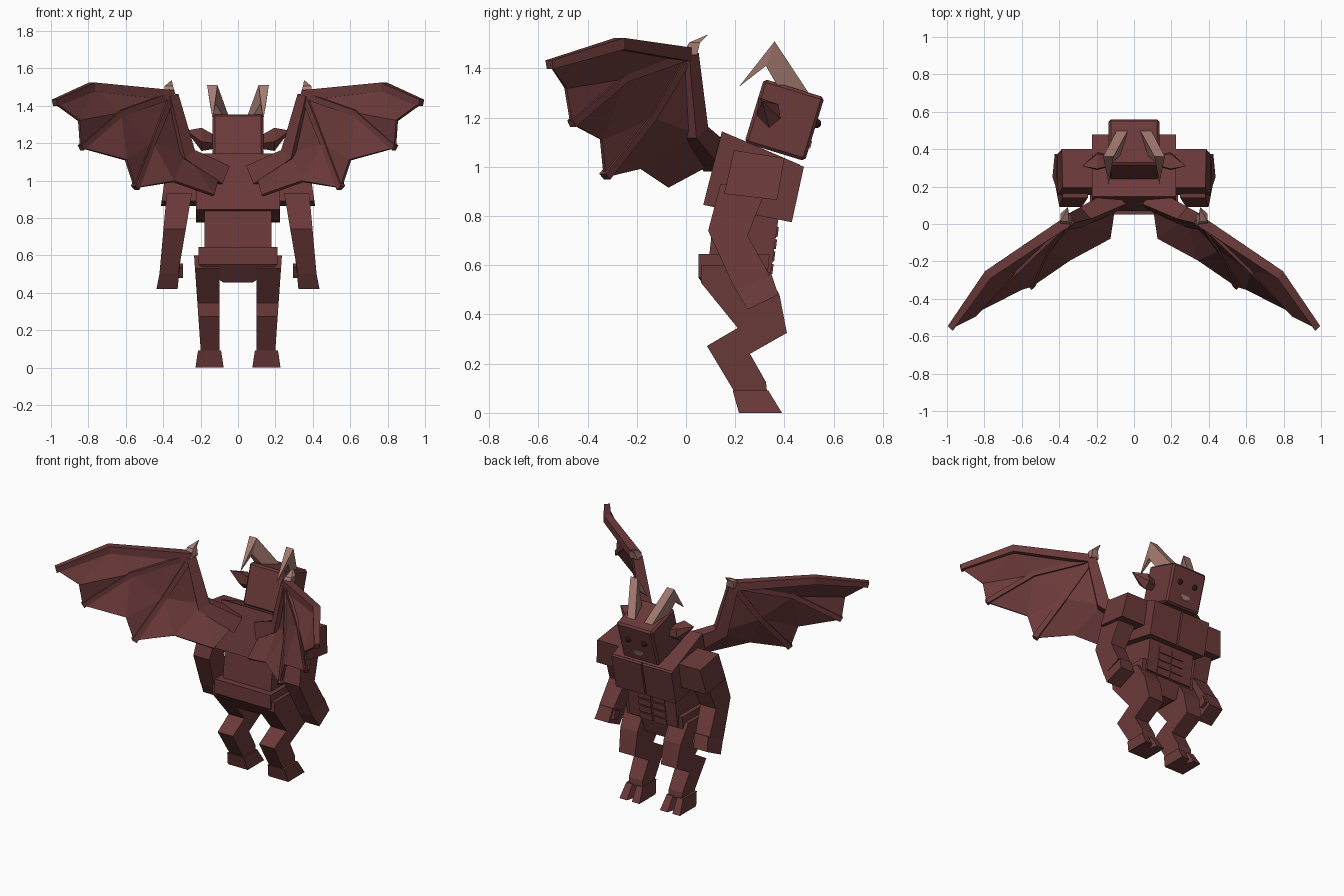
import bpy, bmesh
from math import radians
from mathutils import Vector, Matrix

if "Cube" in bpy.data.objects:
    bpy.data.objects.remove(bpy.data.objects["Cube"])


def material(name, rgb):
    m = bpy.data.materials.new(name)
    m.use_nodes = True
    m.diffuse_color = (*rgb, 1)
    m.node_tree.nodes["Principled BSDF"].inputs["Base Color"].default_value = (*rgb, 1)
    return m


SKIN = material("dark red skin", (0.15, 0.042, 0.042))
HORN = material("pale horn", (0.38, 0.2, 0.17))
EYE = material("dark eye", (0.035, 0.01, 0.01))


def finish(name, bm, mat, mirror=False):
    bmesh.ops.remove_doubles(bm, verts=bm.verts, dist=0.0005)
    bmesh.ops.recalc_face_normals(bm, faces=bm.faces)
    me = bpy.data.meshes.new(name)
    bm.to_mesh(me)
    bm.free()
    me.materials.append(mat)
    ob = bpy.data.objects.new(name, me)
    bpy.context.collection.objects.link(ob)
    if mirror:
        ob.modifiers.new("Mirror", "MIRROR").use_mirror_merge = False
    return ob


def loft(name, rings, mat=SKIN, mirror=False):
    """Skin a list of equal-sized rings and cap both ends."""
    bm = bmesh.new()
    vs = [[bm.verts.new(p) for p in ring] for ring in rings]
    n = len(vs[0])
    for a, b in zip(vs, vs[1:]):
        for i in range(n):
            j = (i + 1) % n
            bm.faces.new((a[i], a[j], b[j], b[i]))
    bm.faces.new(vs[0])
    bm.faces.new(vs[-1])
    return finish(name, bm, mat, mirror)


def prism(name, profile, inner, outer, mat=SKIN, mirror=False):
    """Extrude a side profile (y, z) between two x limits that depend on z."""
    return loft(name, [[(f(z), y, z) for y, z in profile] for f in (inner, outer)], mat, mirror)


def at(x):
    return lambda z: x


def box(name, size, place, mat=SKIN, mirror=False):
    bm = bmesh.new()
    bmesh.ops.create_cube(bm, size=1, matrix=place @ Matrix.Diagonal((*size, 1)))
    return finish(name, bm, mat, mirror)


def bone(name, points, radii):
    """Square bar along a path, aligned with the wing plane."""
    normal = Vector((0.67, 0.74, 0)).normalized()
    pts = [Vector(p) for p in points]
    rings = []
    for i, (p, r) in enumerate(zip(pts, radii)):
        t = (pts[min(i + 1, len(pts) - 1)] - pts[max(i - 1, 0)]).normalized()
        s = t.cross(normal).normalized()
        rings.append([p + r * (a * s + b * normal) for a, b in ((-1, -1), (1, -1), (1, 1), (-1, 1))])
    return loft(name, rings, SKIN, True)


# Torso
prism("chest", [(.146, 1.144), (.464, 1.008), (.415, .778), (.07, .845)], at(-.225), at(.225))
prism("pectorals", [(.44, 1.015), (.479, 1.0), (.43, .775), (.39, .782)], at(.006), at(.225), SKIN, True)
prism("waist", [(.12, .87), (.38, .82), (.345, .57), (.09, .6)], at(-.18), at(.18))
for row in range(4):
    z = .735 - row * .05
    y = .372 - row * .007
    prism(f"abdominal_{row}", [(y - .03, z + .02), (y + .005, z + .02), (y, z - .02), (y - .03, z - .02)],
          at(.006), at(.1), SKIN, True)
prism("hip_belt", [(.05, .645), (.05, .55), (.33, .55), (.34, .645)], at(-.21), at(.21))
loft("crotch", [[(-w, b, z), (w, b, z), (w, f, z), (-w, f, z)]
                for w, b, f, z in ((.21, .05, .33, .55), (.08, .12, .3, .455))])

# Legs and cloven hooves
prism("legs", [(.06, .6), (.06, .53), (.21, .345), (.085, .272), (.2, .08), (.33, .08),
               (.325, .125), (.26, .24), (.41, .325), (.38, .48), (.31, .6)],
      at(.098), lambda z: .193 + .07 * z, SKIN, True)
loft("hooves", [[(.152 + u * w, b + (f - b) * v, z)
                 for u, v in ((-1, 0), (-1, 1), (-.25, 1), (0, .65), (.25, 1), (1, 1), (1, 0))]
                for w, b, f, z in ((.062, .19, .335, .09), (.075, .215, .39, 0))], SKIN, True)

# Shoulders, arms, hands
prism("shoulders", [(.195, 1.067), (.40, 1.035), (.37, .865), (.155, .89)],
      at(.2), lambda z: .41 - .15 * (z - .88), SKIN, True)
prism("arms", [(.14, .93), (.09, .74), (.2, .5), (.34, .56), (.25, .72), (.31, .87), (.3, .93)],
      lambda z: .32 - .17 * (z - .5), lambda z: .42 - .09 * (z - .5), SKIN, True)
prism("hands", [(.2, .505), (.345, .57), (.375, .48), (.25, .42)],
      lambda z: .32 - .1 * (z - .45), lambda z: .43 - .2 * (z - .45), SKIN, True)
prism("thumbs", [(.28, .535), (.335, .555), (.355, .5), (.31, .48)], at(.295), at(.34), SKIN, True)

# Head, with the face plane tilted forward
tilt = Matrix.Translation((.4, 0, 0))
head_place = Matrix.Translation((0, .4, 1.19)) @ Matrix.Rotation(radians(-17), 4, "X")
head = box("head", (.27, .257, .271), head_place)
bevel = head.modifiers.new("Bevel", "BEVEL")
bevel.width = .012
bevel.segments = 1


def on_face(x, z):
    return head_place @ Matrix.Translation((x, .129, z))


bm = bmesh.new()
bmesh.ops.create_uvsphere(bm, u_segments=8, v_segments=6, radius=.019, matrix=on_face(.06, .025))
finish("eyes", bm, EYE, True)
box("mouth", (.07, .008, .022), on_face(0, -.06), HORN)
box("lower_lip", (.04, .009, .022), on_face(0, -.07), HORN)

# Ears
def ear_ring(x, y, z, s):
    return [(x, y + s * u, z + s * v) for u, v in ((-.7, 1), (.6, .55), (.75, -.4), (0, -1), (-.8, -.2))]


loft("ears", [ear_ring(.12, .34, 1.205, .035), ear_ring(.195, .338, 1.22, .062),
              ear_ring(.275, .31, 1.265, .002)], SKIN, True)

# Horns sweep up, out and back
loft("horns", [
    [(.03, .505, 1.29), (.09, .505, 1.29), (.13, .37, 1.33), (.07, .37, 1.33)],
    [(.11, .36, 1.51), (.165, .36, 1.51), (.15, .325, 1.41), (.12, .325, 1.41)],
    [(.135, .215, 1.325)] * 4], HORN, True)

# Wing joints
J = dict(
    root=(.1, .13, 1.03), elbow=(.285, .035, 1.14), wrist=(.36, .01, 1.455),
    top=(.78, -.27, 1.5), tip=(.98, -.555, 1.415), notch_a=(.85, -.49, 1.32),
    mid_b=(.63, -.25, 1.36), tip_b=(.84, -.465, 1.175), notch_b=(.6, -.345, 1.11),
    mid_c=(.46, -.14, 1.2), tip_c=(.55, -.33, .96), notch_c=(.345, -.19, .995),
    inner=(.13, -.075, .92))

# Membrane stretched between the joints
bm = bmesh.new()
V = {k: bm.verts.new(p) for k, p in J.items()}
for names in ("wrist top mid_b", "top tip notch_a", "top notch_a mid_b", "mid_b notch_a tip_b",
              "wrist mid_b mid_c", "mid_b tip_b notch_b", "mid_b notch_b mid_c", "mid_c notch_b tip_c",
              "wrist mid_c elbow", "mid_c tip_c notch_c", "mid_c notch_c elbow",
              "elbow notch_c inner", "elbow inner root"):
    bm.faces.new([V[k] for k in names.split()])
membrane = finish("wing_membranes", bm, SKIN, True)
thick = membrane.modifiers.new("Solidify", "SOLIDIFY")
thick.thickness = .015
thick.offset = 0

# Wing bones and wrist claws
for name, path, radii in (
        ("wing_arms", "root elbow wrist", (.055, .042, .03)),
        ("upper_wing_fingers", "wrist top tip", (.028, .024, .018)),
        ("middle_wing_fingers", "wrist mid_b tip_b", (.018, .016, .016)),
        ("lower_wing_fingers", "wrist mid_c tip_c", (.018, .016, .018))):
    bone(name, [J[k] for k in path.split()], radii)
loft("wing_claws", [[(x + s * u, y + s * v, z) for u, v in ((-1, -1), (1, -1), (1, 1), (-1, 1))]
                    for x, y, z, s in ((.362, .015, 1.455, .03), (.37, .035, 1.505, .022),
                                       (.355, .085, 1.535, .002))], HORN, True)
